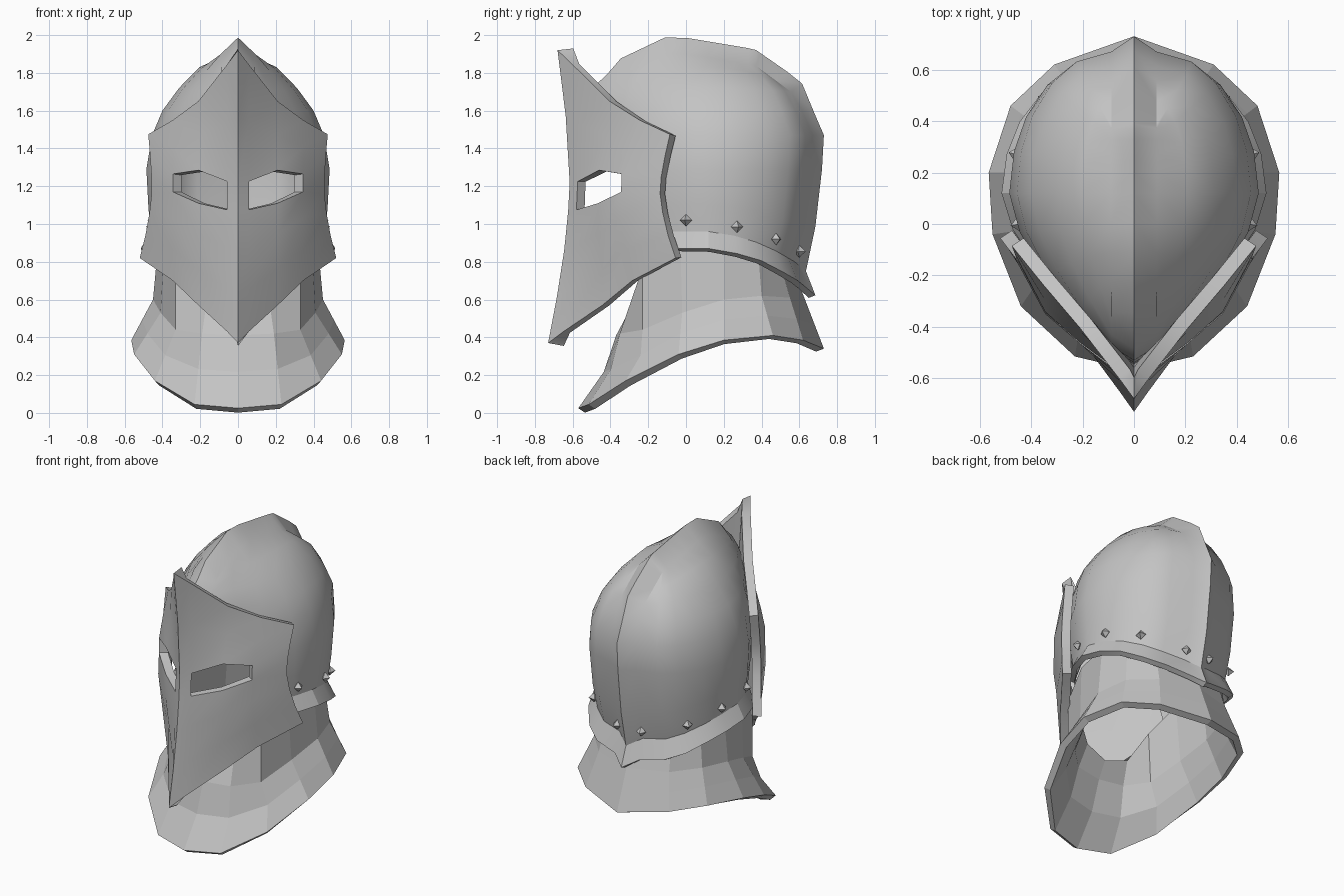
import bpy, bmesh, math
from mathutils import Vector

if "Cube" in bpy.data.objects:
    bpy.data.objects.remove(bpy.data.objects["Cube"])

steel = bpy.data.materials.new("steel grey")
steel.diffuse_color = (0.55, 0.55, 0.55, 1)
steel.use_nodes = True
steel.node_tree.nodes["Principled BSDF"].inputs["Base Color"].default_value = steel.diffuse_color


def interp(pts, t):
    """Piecewise linear lookup in a sorted list of (t, value)."""
    if t <= pts[0][0]:
        return pts[0][1]
    for (a, va), (b, vb) in zip(pts, pts[1:]):
        if t <= b:
            return va + (vb - va) * (t - a) / (b - a)
    return pts[-1][1]


def build(name, quads, thickness=0, angle=None):
    """Make a mirrored sheet from right-half quads, then thicken it inward."""
    bm = bmesh.new()
    for side in (1, -1):
        for q in quads:
            vs = [bm.verts.new((p[0] * side, p[1], p[2])) for p in q]
            bm.faces.new(vs)
    bmesh.ops.remove_doubles(bm, verts=bm.verts, dist=0.0005)
    bmesh.ops.recalc_face_normals(bm, faces=bm.faces)
    # make sure the sheet faces away from the head axis
    c = Vector((0, 0.1, 0.9))
    if sum(f.normal.dot(f.calc_center_median() - c) * f.calc_area() for f in bm.faces) < 0:
        bmesh.ops.reverse_faces(bm, faces=bm.faces)
    me = bpy.data.meshes.new(name)
    bm.to_mesh(me)
    bm.free()
    me.materials.append(steel)
    ob = bpy.data.objects.new(name, me)
    bpy.context.collection.objects.link(ob)
    bpy.context.view_layer.objects.active = ob
    ob.select_set(True)
    if thickness:
        mod = ob.modifiers.new("thickness", 'SOLIDIFY')
        mod.thickness, mod.offset, mod.use_even_offset = thickness, -1, True
        bpy.ops.object.modifier_apply(modifier=mod.name)
    if angle:
        bpy.ops.object.shade_smooth_by_angle(angle=math.radians(angle))
    ob.select_set(False)
    return ob


def strip_quads(a, b):
    return [(a[i], a[i + 1], b[i + 1], b[i]) for i in range(len(a) - 1)]


# --- skull: stacked half rings closed by a raised crest ---
YC, CREST = 0.12, 0.088
DROP = [(0.18, 0), (0.42, -0.07), (0.61, -0.18), (0.68, -0.26)]
RIDGE = [(-0.47, 1.75), (-0.38, 1.86), (-0.085, 2.0), (0.365, 1.925), (0.61, 1.755), (0.73, 1.465)]
# height, front y, back y, half width, downward bow at the ends
RINGS = [(0.87, -0.50, 0.685, 0.515, 0), (0.96, -0.50, 0.635, 0.465, 0),
         (1.10, -0.53, 0.685, 0.475, 0), (1.29, -0.54, 0.72, 0.485, 0),
         (1.47, -0.54, 0.73, 0.455, 0), (1.60, -0.53, 0.675, 0.40, 0),
         (1.72, -0.485, 0.615, 0.312, 0.02), (1.83, -0.42, 0.535, 0.205, 0.07)]
FRONT = [1, 0.75, 0.5, 0.25, 0]
BACK = [0.3, 0.55, 0.78, 0.93, 1]


def skull_point(ring, u, back):
    z, yf, yb, w, bow = ring
    y = YC + u * (yb - 0.06 - YC) if back else YC - u * (YC - yf - 0.055)
    f = math.sqrt(1 - u * u) if back else 1 - u ** 1.65
    blend = interp([(0.96, 1), (1.29, 0)], z)
    return (CREST + (w - CREST) * f, y, z + blend * interp(DROP, y) - bow * u * u)


def ring_points(ring):
    return [skull_point(ring, u, False) for u in FRONT] + [skull_point(ring, u, True) for u in BACK]


rows = [ring_points(r) for r in RINGS]
top = []
for x, y, z in ring_points((1.9, -0.40, 0.45, 0.09, 0)):
    top.append((x, y, interp(RIDGE, y) - 0.085))
rows.append(top)

quads = []
for k in range(len(rows) - 1):
    for j in range(len(rows[0]) - 1):
        if not (k < 4 and j < 2):          # leave the face opening
            quads.append((rows[k][j], rows[k][j + 1], rows[k + 1][j + 1], rows[k + 1][j]))
# crest band from the brow, over the top, down to the nape
inner = [rows[k][0] for k in range(4, 8)] + top + [rows[k][-1] for k in range(7, -1, -1)]
ridge = [(0, RINGS[k][1], rows[k][0][2] + (0.03 if k > 5 else 0)) for k in range(4, 8)]
ridge += [(0, y, interp(RIDGE, y)) for x, y, z in top]
for k in range(7, -1, -1):
    yb = RINGS[k][2]
    z = interp(RIDGE, yb) if k > 4 else rows[k][-1][2] - (0.05 if k < 2 else 0)
    ridge.append((0, yb, z))
quads += strip_quads(inner, ridge)
build("skull", quads, 0.035, 25)

# --- visor: bent plate with two eye slots ---
VR = [(0.385, -0.73), (0.73, -0.66), (0.99, -0.63), (1.18, -0.615),
      (1.39, -0.62), (1.66, -0.645), (1.92, -0.68)]
VE = [(0.82, -0.055), (1.0, -0.115), (1.18, -0.14), (1.3, -0.125), (1.475, -0.085)]
VX = [(0.82, 0.52), (1.0, 0.475), (1.18, 0.455), (1.3, 0.46), (1.475, 0.475)]
BEND = [(0, 0), (0.12, 0.085), (0.44, 0.305), (0.75, 0.56), (1, 1)]
BULGE = [(0.65, 0.1), (1.0, 1), (1.3, 1), (1.55, 0.1)]


def visor_point(x, z):
    xe = interp(VX, z)
    x = xe if x is None else x
    yc, ye, b = interp(VR, z), interp(VE, z), interp(BULGE, z)
    t = b * interp(BEND, x / xe) + (1 - b) * x / xe
    return (x, yc + (ye - yc) * t, z)


# x, then bottom, slot bottom, slot top and top heights
COLS = [(0, 0.37, 1.07, 1.22, 1.92), (0.057, 0.43, 1.075, 1.225, 1.845),
        (0.21, 0.57, 1.11, 1.285, 1.65), (0.345, 0.70, 1.17, 1.265, 1.55),
        (None, 0.82, 1.16, 1.25, 1.475)]
cols = []
for x, zb, h0, h1, zt in COLS:
    zs = [zb, zb + 0.35 * (h0 - zb), zb + 0.7 * (h0 - zb), h0, h1, (h1 + zt) / 2, zt]
    cols.append([visor_point(x, z) for z in zs])
quads = []
for c in range(4):
    for r, q in enumerate(strip_quads(cols[c], cols[c + 1])):
        if not (r == 3 and c in (1, 2)):   # eye slot
            quads.append(q)
build("visor", quads, 0.055, 32)

# --- gorget: faceted neck guard flaring to the collar rim ---
rim = [(0, -0.57, 0.025), (0.23, -0.515, 0.045), (0.44, -0.32, 0.17), (0.55, -0.04, 0.31),
       (0.565, 0.20, 0.385), (0.48, 0.46, 0.41), (0.31, 0.62, 0.385), (0, 0.73, 0.34)]
waist = [(0, -0.37, 0.41), (0.19, -0.35, 0.42), (0.33, -0.23, 0.44), (0.41, -0.02, 0.53),
         (0.45, 0.20, 0.60), (0.40, 0.40, 0.62), (0.26, 0.55, 0.61), (0, 0.63, 0.60)]
collar = [(0, -0.31, 0.52), (0.17, -0.29, 0.56), (0.33, -0.23, 0.77), (0.39, -0.03, 0.90),
          (0.42, 0.20, 0.92), (0.37, 0.38, 0.88), (0.24, 0.49, 0.82), (0, 0.56, 0.78)]
flare = [tuple((Vector(a) + Vector(b)) / 2 + Vector((0, 0.035 if i < 3 else 0, 0)))
         for i, (a, b) in enumerate(zip(rim, waist))]
build("gorget", strip_quads(rim, flare) + strip_quads(flare, waist)
      + strip_quads(waist, collar), 0.042)

# --- rivets: small diamond studs above the skull rim ---
for n, (y, z) in enumerate([(0.0, 1.02), (0.27, 0.985), (0.477, 0.92), (0.60, 0.855)]):
    u = abs(y - YC) / (0.60 - YC if y > YC else 0.59)
    x = CREST + 0.385 * (math.sqrt(max(0, 1 - u * u)) if y > YC else 1 - u ** 1.65)
    out = Vector((x / 0.22, (y - YC) / 0.30, 0)).normalized()
    side, up, c = Vector((-out.y, out.x, 0)), Vector((0, 0, 1)), Vector((x, y, z))
    ringv = [c + d * 0.032 for d in (side, up, -side, -up)]
    quads = []
    for i in range(4):
        for tip in (c + out * 0.035, c - out * 0.035):
            quads.append((ringv[i], ringv[(i + 1) % 4], tip))
    build("rivet_pair_%d" % (n + 1), quads)
